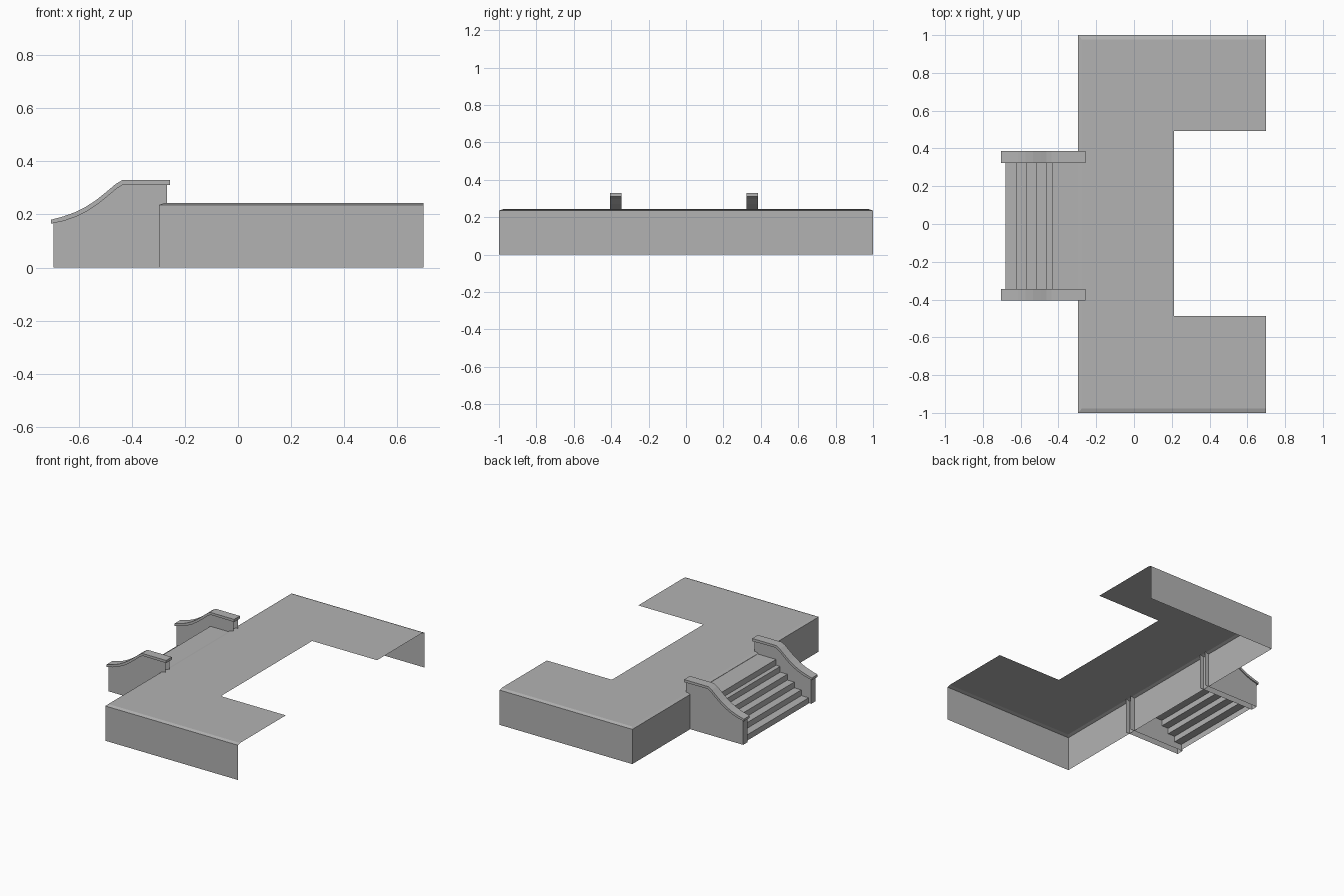
import bpy
import bmesh

cube = bpy.data.objects.get("Cube")
if cube:
    bpy.data.objects.remove(cube)

stone = bpy.data.materials.new("grey_stone")
stone.use_nodes = True
grey = (0.45, 0.45, 0.45, 1)
stone.diffuse_color = grey
stone.node_tree.nodes["Principled BSDF"].inputs["Base Color"].default_value = grey


def finish(bm, name):
    mesh = bpy.data.meshes.new(name)
    bm.to_mesh(mesh)
    bm.free()
    mesh.materials.append(stone)
    obj = bpy.data.objects.new(name, mesh)
    bpy.context.collection.objects.link(obj)
    return obj


def extrude_y(name, outline, y0, y1, keep=lambda face: True):
    """Extrude an x-z outline along y; keep() chooses which faces stay."""
    bm = bmesh.new()
    face = bm.faces.new([bm.verts.new((x, y0, z)) for x, z in outline])
    ext = bmesh.ops.extrude_face_region(bm, geom=[face], use_keep_orig=True)
    moved = [v for v in ext["geom"] if isinstance(v, bmesh.types.BMVert)]
    bmesh.ops.translate(bm, verts=moved, vec=(0, y1 - y0, 0))
    bmesh.ops.recalc_face_normals(bm, faces=bm.faces)
    drop = [f for f in bm.faces if not keep(f)]
    bmesh.ops.delete(bm, geom=drop, context="FACES")
    return finish(bm, name)


# Platform: open shell with three walls, a narrow sloped rim and a C-shaped deck
bm = bmesh.new()
path = [(0.7, -1), (-0.297, -1), (-0.297, 1), (0.7, 1)]
rim_path = [(max(x, -0.277), 0.978 * y) for x, y in path]
rings = [[bm.verts.new((x, y, z)) for x, y in pts]
         for pts, z in ((path, 0), (path, 0.236), (rim_path, 0.243))]
for low, high in zip(rings, rings[1:]):
    for i in range(3):
        bm.faces.new((low[i], high[i], high[i + 1], low[i + 1]))
notch = [(0.7, 0.493), (0.212, 0.493), (0.212, -0.487), (0.7, -0.487)]
deck = rings[-1] + [bm.verts.new((x, y, 0.243)) for x, y in notch]
bm.faces.new(deck[::-1])
finish(bm, "platform")

# Stairs: open-backed treads and risers rising to a landing
edges = [-0.68, -0.625, -0.572, -0.52, -0.466, -0.435]
profile = [(-0.297, 0)]
for i, x in enumerate(edges):
    profile += [(x, 0.039 * i), (x, 0.039 * (i + 1))]
profile.append((-0.297, 0.039 * len(edges)))
extrude_y("stairs", profile, -0.345, 0.325,
          lambda f: f.normal.x < -0.5 or f.normal.z > 0.5)

# Side walls: hollow, open at the bottom and at the platform end, with swept caps
sweep = [(-0.705, 0.18), (-0.66, 0.192), (-0.615, 0.208), (-0.575, 0.228),
         (-0.535, 0.254), (-0.495, 0.286), (-0.462, 0.314), (-0.437, 0.329)]
under = [(x + 0.005, z - 0.016) for x, z in sweep]
under[0] = (-0.705, 0.165)
cap = sweep + [(-0.256, 0.329), (-0.256, 0.311)] + under[::-1]
wall = [(-0.695, 0), (-0.695, 0.17)] + under[1:] + [(-0.267, 0.313), (-0.267, 0)]
for side, centre in (("left", 0.355), ("right", -0.375)):
    extrude_y(side + "_stair_wall", wall, centre - 0.024, centre + 0.024,
              lambda f: f.normal.x < 0.5 and f.normal.z > -0.5)
    extrude_y(side + "_stair_cap", cap, centre - 0.031, centre + 0.031)
